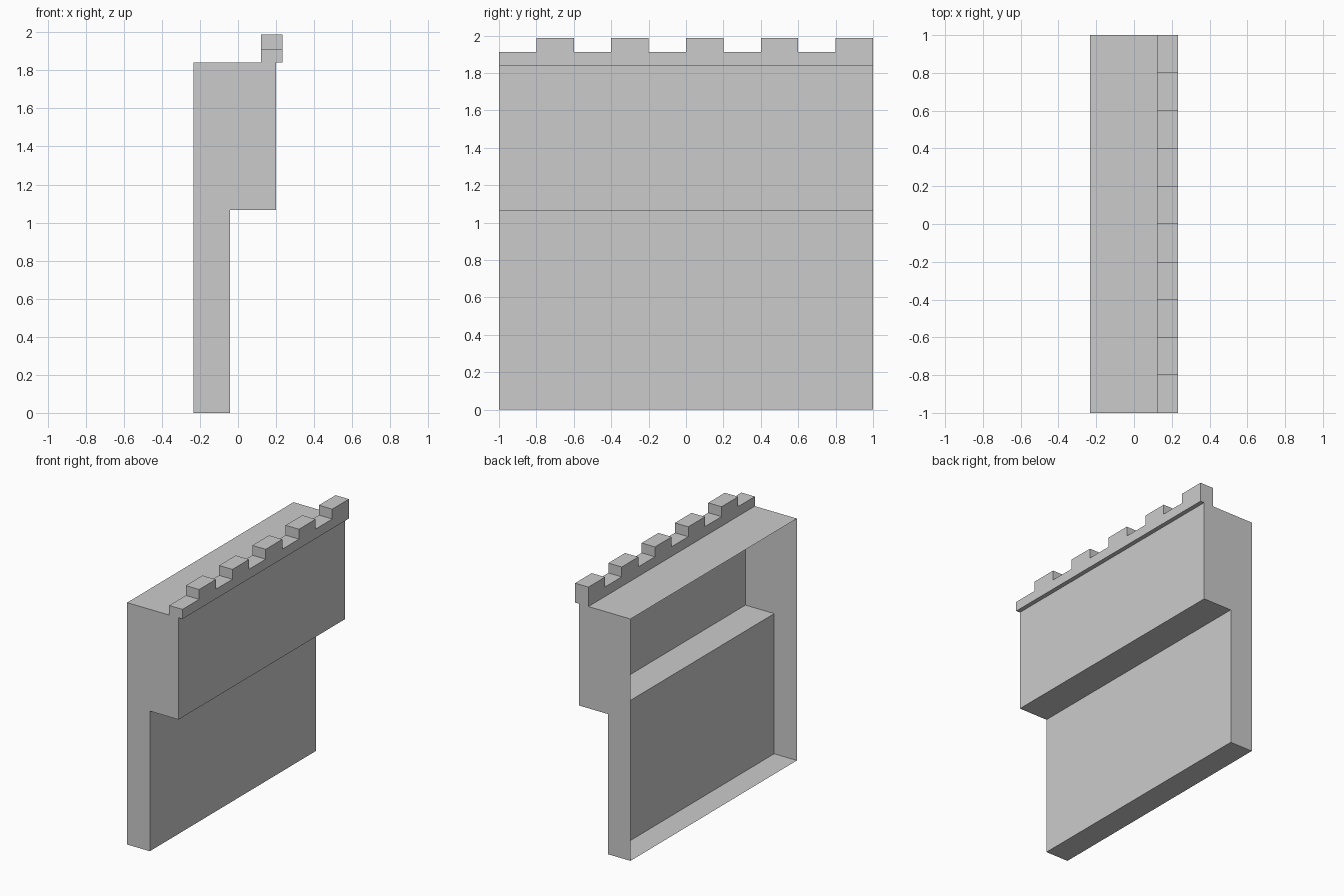
import bpy, bmesh

if "Cube" in bpy.data.objects:
    bpy.data.objects.remove(bpy.data.objects["Cube"])

# Levels and depths of the wall section
BACK, LOWER, UPPER = -0.233, -0.042, 0.2
PARAPET_IN, PARAPET_OUT = 0.121, 0.233
LEDGE, DECK, GAP_TOP, MERLON_TOP = 1.066, 1.84, 1.913, 1.988
SEGMENTS = 10


def section(tall):
    """Open cross-section (x, z): the back side is left open."""
    pts = [(BACK, 0), (LOWER, 0), (LOWER, LEDGE), (UPPER, LEDGE),
           (UPPER, DECK), (PARAPET_OUT, DECK), (PARAPET_OUT, GAP_TOP)]
    if tall:
        pts += [(PARAPET_OUT, MERLON_TOP), (PARAPET_IN, MERLON_TOP)]
    return pts + [(PARAPET_IN, GAP_TOP), (PARAPET_IN, DECK), (BACK, DECK)]


bm = bmesh.new()


def face(coords):
    bm.faces.new([bm.verts.new(c) for c in coords])


# Hollow wall shell with alternating gaps and merlons along y
for i in range(SEGMENTS):
    y0 = -1 + 2 * i / SEGMENTS
    y1 = -1 + 2 * (i + 1) / SEGMENTS
    pts = section(i % 2 == 1)
    for (ax, az), (bx, bz) in zip(pts, pts[1:]):
        face([(ax, y0, az), (ax, y1, az), (bx, y1, bz), (bx, y0, bz)])
    # Merlon side between this segment and the next
    if i < SEGMENTS - 1:
        face([(PARAPET_IN, y1, GAP_TOP), (PARAPET_OUT, y1, GAP_TOP),
              (PARAPET_OUT, y1, MERLON_TOP), (PARAPET_IN, y1, MERLON_TOP)])

# End walls
face([(x, -1, z) for x, z in section(False)])
face([(x, 1, z) for x, z in section(True)])

# Weld, orient outward and merge coplanar strips
bmesh.ops.remove_doubles(bm, verts=bm.verts[:], dist=1e-4)
bmesh.ops.recalc_face_normals(bm, faces=bm.faces[:])
bmesh.ops.dissolve_limit(bm, angle_limit=0.01, verts=bm.verts[:], edges=bm.edges[:])

mesh = bpy.data.meshes.new("battlement_wall")
bm.to_mesh(mesh)
bm.free()
wall = bpy.data.objects.new("battlement_wall", mesh)
bpy.context.collection.objects.link(wall)
